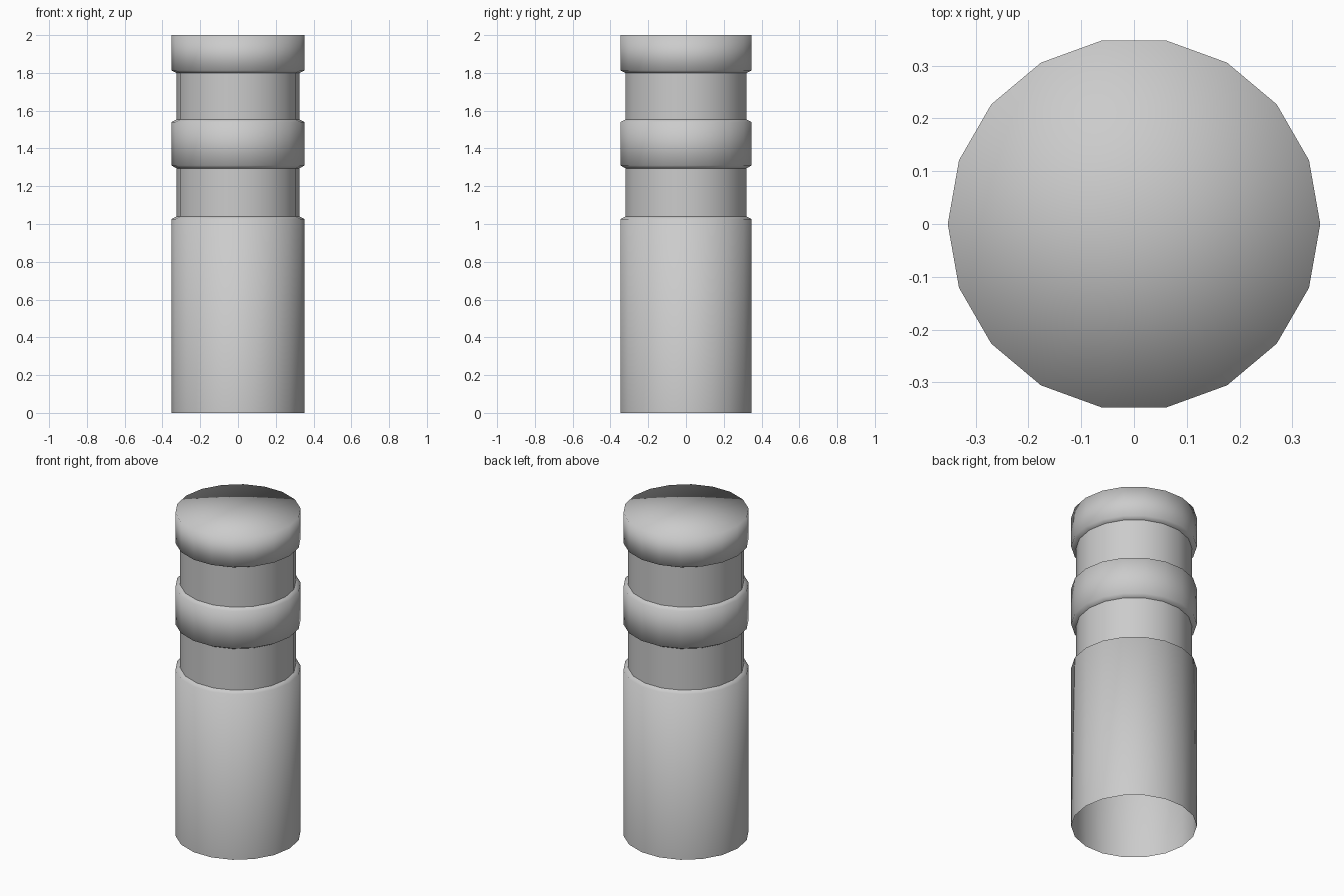
import bpy
import bmesh
import math

if "Cube" in bpy.data.objects:
    bpy.data.objects.remove(bpy.data.objects["Cube"])

SIDES = 18
R, G = 0.353, 0.326  # band radius, groove radius

# profile from the open base to the capped top: (radius, height, crease here)
profile = [
    (R, 0.0, False), (R, 1.026, False),
    (G, 1.039, True), (G, 1.295, True),      # lower groove
    (R, 1.31, False), (R, 1.54, False),      # middle band
    (G, 1.553, True), (G, 1.80, True),       # upper groove
    (R, 1.813, False), (R, 2.0, False),      # top band
]

bm = bmesh.new()


def ring(r, z):
    return [bm.verts.new((r * math.cos(a), r * math.sin(a), z))
            for a in (2 * math.pi * i / SIDES for i in range(SIDES))]


rings = [ring(r, z) for r, z, _ in profile]

# side walls
for lo, hi in zip(rings, rings[1:]):
    for i in range(SIDES):
        j = (i + 1) % SIDES
        bm.faces.new((lo[i], lo[j], hi[j], hi[i]))

# flat top, softly shaded into the wall
centre = bm.verts.new((0, 0, 2.0))
for i in range(SIDES):
    bm.faces.new((rings[-1][i], rings[-1][(i + 1) % SIDES], centre))

for f in bm.faces:
    f.smooth = True

# hard creases along the groove edges
for (_, _, crease), loop in zip(profile, rings):
    if crease:
        for i in range(SIDES):
            bm.edges.get((loop[i], loop[(i + 1) % SIDES])).smooth = False

mesh = bpy.data.meshes.new("grooved_post")
bm.to_mesh(mesh)
bm.free()
bpy.context.collection.objects.link(bpy.data.objects.new("grooved_post", mesh))
